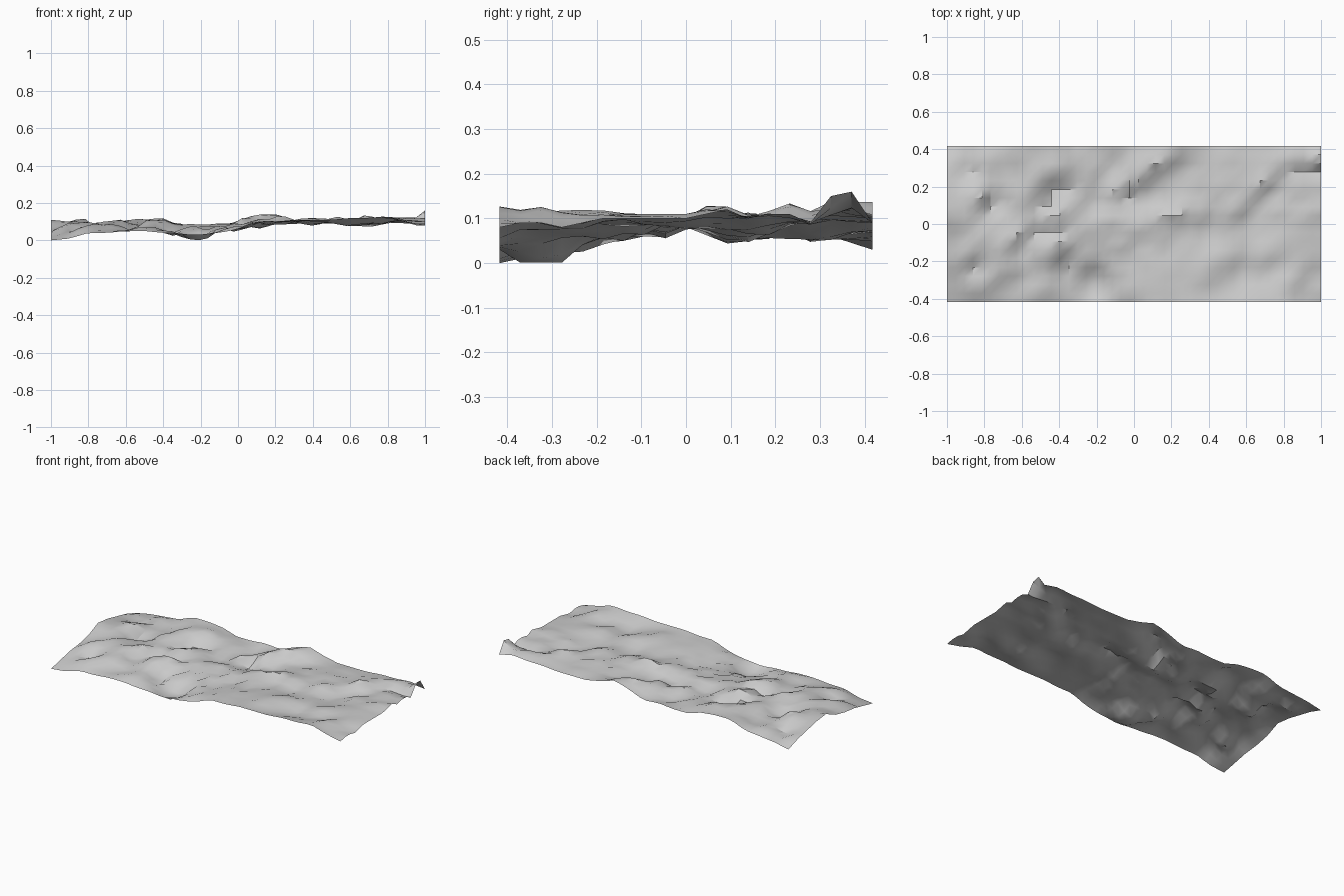
import bpy, bmesh, math
from mathutils import Vector, noise

cube = bpy.data.objects.get("Cube")
if cube:
    bpy.data.objects.remove(cube, do_unlink=True)

HALF_X, HALF_Y = 1.0, 0.417

# Height limits along the length and the width, as evenly spaced samples (hundredths)
HIGH_X = [12, 12, 14, 11, 14, 12, 14, 13, 11, 12, 14, 16, 16, 14, 14, 14, 14, 15, 15, 17, 17]
LOW_X = [1, 1, 5, 5, 6, 5, 5, 2, 1, 4, 6, 7, 7, 8, 8, 9, 8, 8, 9, 9, 9]
HIGH_Y = [14, 14, 14, 13, 13, 13, 13, 13, 13, 13, 15, 15, 15, 16, 15, 13, 16, 18, 16]
LOW_Y = [1, 1, 0, 0, 1, 1, 2, 3, 5, 7, 7, 5, 5, 6, 6, 5, 4, 3, 4]

# Heights of the four borders, from left to right and from front to back
FRONT = [1, 2, 5, 5, 6, 6, 5, 5, 5, 5, 7, 11, 11, 12, 12, 12, 13, 13, 14, 11, 9]
BACK = [4, 6, 7, 8, 12, 12, 11, 8, 8, 9, 8, 12, 15, 12, 10, 10, 10, 11, 11, 12, 10]
LEFT = [1, 3, 5, 6, 8, 12, 11, 9, 7, 4]
RIGHT = [9, 10, 10, 8, 10, 11, 11, 11, 11, 11, 12, 13, 11, 12, 12, 10, 17, 18, 10]

# Short steep drops that fall towards the front right: x, y
STEPS = [(-.94, .3), (-.8, .1), (-.88, -.2), (-.64, -.12), (-.46, .25), (-.34, .24),
         (-.2, .25), (-.07, .15), (.08, .22), (.22, .32), (.72, .2), (.6, .05),
         (.36, 0), (.42, -.3), (.53, -.22), (.72, -.2), (.9, -.33), (.9, .33),
         (-.42, -.2), (-.65, -.28)]
FALL = Vector((.75, -.66))


def sample(values, f):
    """Linear lookup, f from 0 to 1."""
    p = min(max(f, 0), 1) * (len(values) - 1)
    i = min(int(p), len(values) - 2)
    return (values[i] + (values[i + 1] - values[i]) * (p - i)) / 100


def relief(x, y):
    """Relative height between the limits."""
    along, across = (x + y) * .7, (x - y) * .7
    t = .5 + .45 * noise.noise(Vector((along * 4, across * 9, 3.7)))
    t += .3 * noise.noise(Vector((x * 15, y * 15, 9.1)))
    for sx, sy in STEPS:
        d = Vector((x - sx, y - sy))
        s = d.dot(FALL) / .055
        t -= .75 * s * math.exp(-d.length_squared / (2 * .055 ** 2))
    return min(max(t, 0), 1)


def height(x, y):
    fx, fy = (x / HALF_X + 1) / 2, (y / HALF_Y + 1) / 2
    low = max(sample(LOW_X, fx), sample(LOW_Y, fy))
    high = min(sample(HIGH_X, fx), sample(HIGH_Y, fy))
    # Blend the inner relief into the nearest borders
    total, weight = low + (high - low) * relief(x, y), 1
    for border, f, gap in ((FRONT, fx, HALF_Y + y), (BACK, fx, HALF_Y - y),
                           (LEFT, fy, HALF_X + x), (RIGHT, fy, HALF_X - x)):
        w = .003 / (gap * gap + .00001)
        total += w * sample(border, f)
        weight += w
    # Deep hollow near the front border
    hollow = .07 * math.exp(-((x + .23) ** 2 + (y + .32) ** 2) / .005)
    return min(max(total / weight - hollow, low), high)


# Rolling ground sheet
bm = bmesh.new()
bmesh.ops.create_grid(bm, x_segments=43, y_segments=18, size=1)
for v in bm.verts:
    v.co.x *= HALF_X
    v.co.y *= HALF_Y
    v.co.z = height(v.co.x, v.co.y)
base = min(v.co.z for v in bm.verts)
for v in bm.verts:
    v.co.z -= base
mesh = bpy.data.meshes.new("terrain")
bm.to_mesh(mesh)
bm.free()
terrain = bpy.data.objects.new("terrain", mesh)
bpy.context.collection.objects.link(terrain)

# Plain grey surface
grey = bpy.data.materials.new("light_grey")
grey.use_nodes = True
colour = (0.6, 0.6, 0.6, 1)
grey.diffuse_color = colour
grey.node_tree.nodes["Principled BSDF"].inputs["Base Color"].default_value = colour
mesh.materials.append(grey)

bpy.ops.object.select_all(action='DESELECT')
terrain.select_set(True)
bpy.context.view_layer.objects.active = terrain
bpy.ops.object.shade_smooth_by_angle(angle=math.radians(35))
